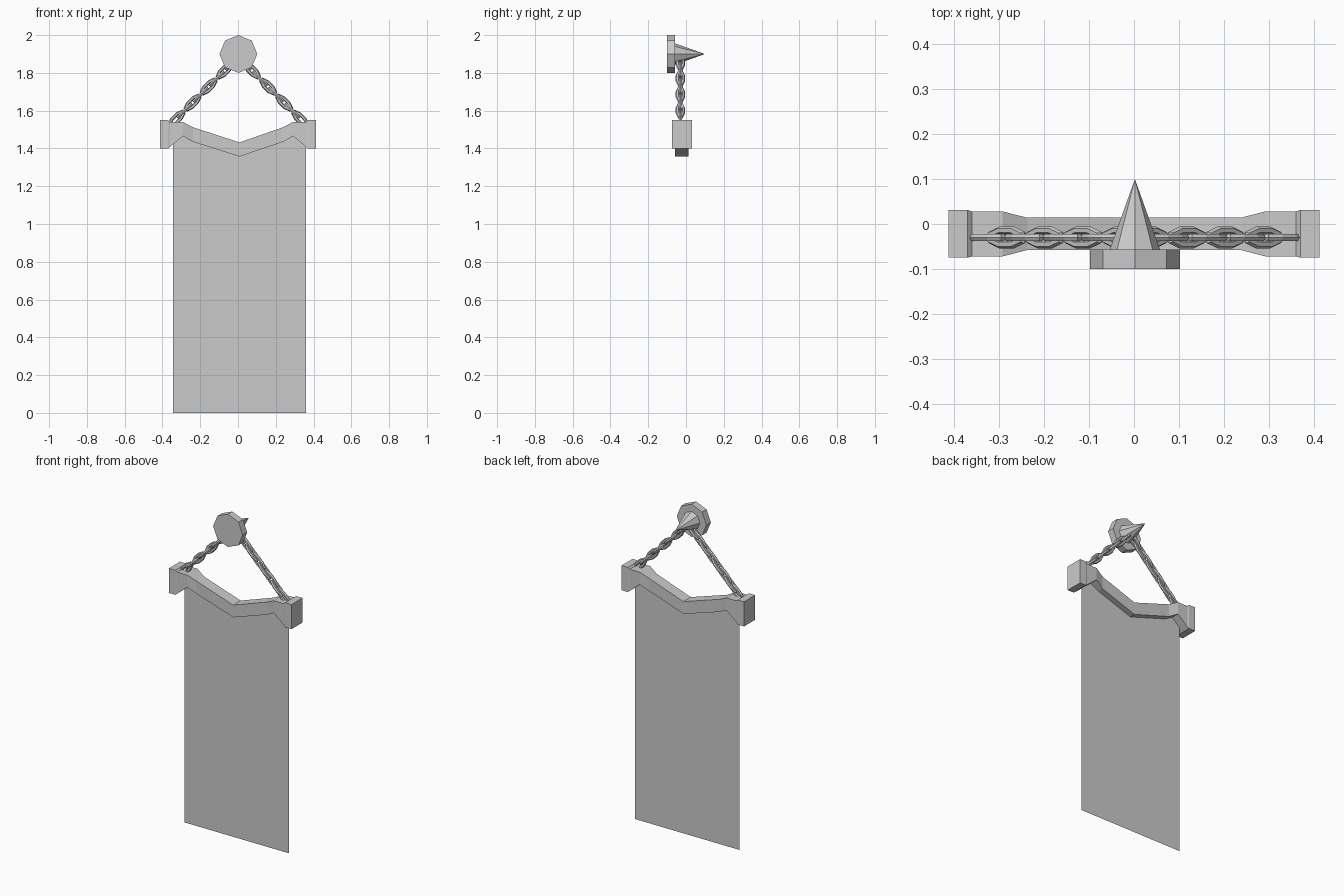
import bpy, bmesh
from math import sin, cos, pi, radians
from mathutils import Matrix, Vector

if "Cube" in bpy.data.objects:
    bpy.data.objects.remove(bpy.data.objects["Cube"])

CX = 0.002   # symmetry axis of the model


def make(name, verts, faces):
    me = bpy.data.meshes.new(name)
    me.from_pydata(verts, [], faces)
    bm = bmesh.new()
    bm.from_mesh(me)
    bmesh.ops.recalc_face_normals(bm, faces=bm.faces)
    bm.to_mesh(me)
    bm.free()
    ob = bpy.data.objects.new(name, me)
    bpy.context.collection.objects.link(ob)
    return ob


def cone(name, r1, r2, y0, y1):
    # eight-sided solid along y, corner pointing up
    bpy.ops.mesh.primitive_cone_add(vertices=8, radius1=r1, radius2=r2, depth=y1 - y0,
                                    location=(CX, (y0 + y1) / 2, 1.9),
                                    rotation=(-pi / 2, 0, 0))
    bpy.context.object.name = name


# Wall disc and spike
cone("wall_disc", 0.1, 0.1, -0.1, -0.057)
cone("wall_spike", 0.056, 0, -0.057, 0.1)

# Hanging bar: rectangular sections (x, z low, z high, half depth), mirrored
half = [(0.413, 1.40, 1.55, 0.053), (0.37, 1.40, 1.55, 0.053),
        (0.36, 1.408, 1.54, 0.05), (0.292, 1.465, 1.54, 0.05),
        (0.238, 1.435, 1.512, 0.036)]
sections = [(-x, a, b, d) for x, a, b, d in half] + [(0.008, 1.357, 1.432, 0.036)] + half[::-1]
YB = -0.022
verts, faces = [], []
for x, a, b, d in sections:
    verts += [(x, YB - d, a), (x, YB + d, a), (x, YB + d, b), (x, YB - d, b)]
for i in range(len(sections) - 1):
    for k in range(4):
        n = (k + 1) % 4
        faces.append((4 * i + k, 4 * i + n, 4 * i + 4 + n, 4 * i + 4 + k))
e = len(verts)
faces += [(3, 2, 1, 0), (e - 4, e - 3, e - 2, e - 1)]
make("hanging_bar", verts, faces)

# Cloth sheet, top edge tucked into the bar
top = [(0.36, 1.44), (0.292, 1.48), (0.238, 1.45), (0.008, 1.375),
       (-0.238, 1.45), (-0.292, 1.48), (-0.345, 1.44)]
outline = [(-0.345, 0), (0.36, 0)] + top
make("banner_cloth", [(x, YB, z) for x, z in outline], [tuple(range(len(outline)))])


def link(name, matrix, length=0.058, width=0.026, wire=0.0095, major=8, minor=6):
    # faceted oval ring lying in its local xy plane
    vs, fs = [], []
    for i in range(major):
        t = 2 * pi * (i + 0.5) / major
        c = Vector(((length - wire) * cos(t) / cos(pi / major), (width - wire) * sin(t), 0))
        out = Vector((cos(t) * width, sin(t) * length, 0)).normalized()
        for j in range(minor):
            p = 2 * pi * j / minor
            vs.append(matrix @ (c + out * wire * cos(p) + Vector((0, 0, wire * sin(p)))))
            a, b = (i + 1) % major, (j + 1) % minor
            fs.append((i * minor + j, a * minor + j, a * minor + b, i * minor + b))
    make(name, vs, fs)


# Two chains rising at 45 degrees, every second link turned a quarter
for side, s in (("left", -1), ("right", 1)):
    for i in range(8):
        d = 0.3275 - 0.0425 * i
        place = Matrix.Translation((CX + s * d, -0.03, 1.885 - d))
        tilt = Matrix.Rotation(s * radians(45), 4, 'Y')
        turn = Matrix.Rotation(pi / 2 if i % 2 == 0 else 0, 4, 'X')
        link(f"chain_link_{side}_{i + 1}", place @ tilt @ turn)
